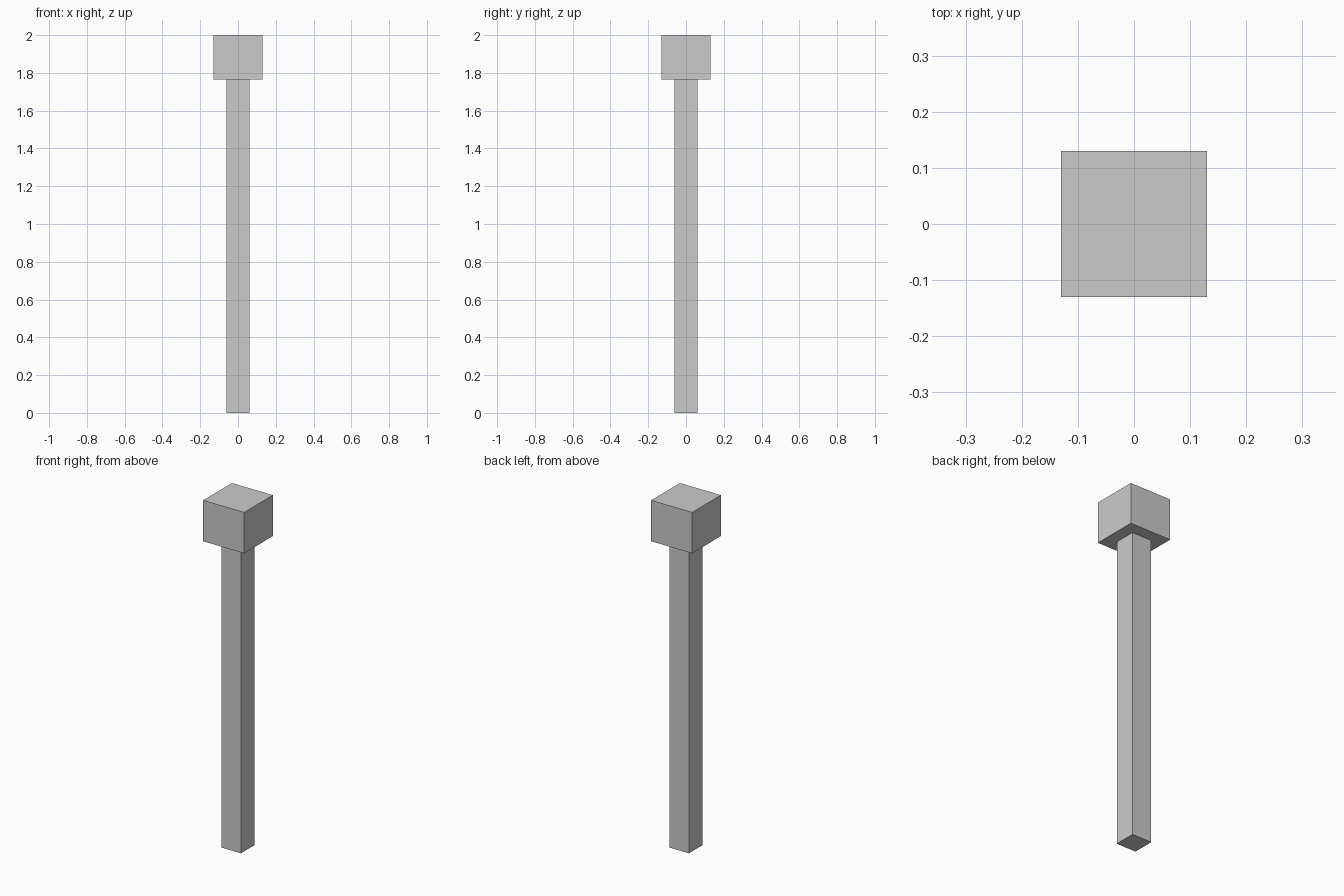
import bpy

if "Cube" in bpy.data.objects:
    bpy.data.objects.remove(bpy.data.objects["Cube"])


def box(name, width, z0, z1):
    """Square-section box centred on the z axis, spanning z0..z1."""
    bpy.ops.mesh.primitive_cube_add(size=1, location=(0, 0, (z0 + z1) / 2))
    obj = bpy.context.object
    obj.name = name
    obj.scale = (width, width, z1 - z0)
    bpy.ops.object.transform_apply(location=False, rotation=False, scale=True)
    return obj


HEAD_BOTTOM = 1.765

# Slim square post
box("post", 0.124, 0.0, HEAD_BOTTOM)

# Wider block on top
box("head_block", 0.26, HEAD_BOTTOM, 2.0)
